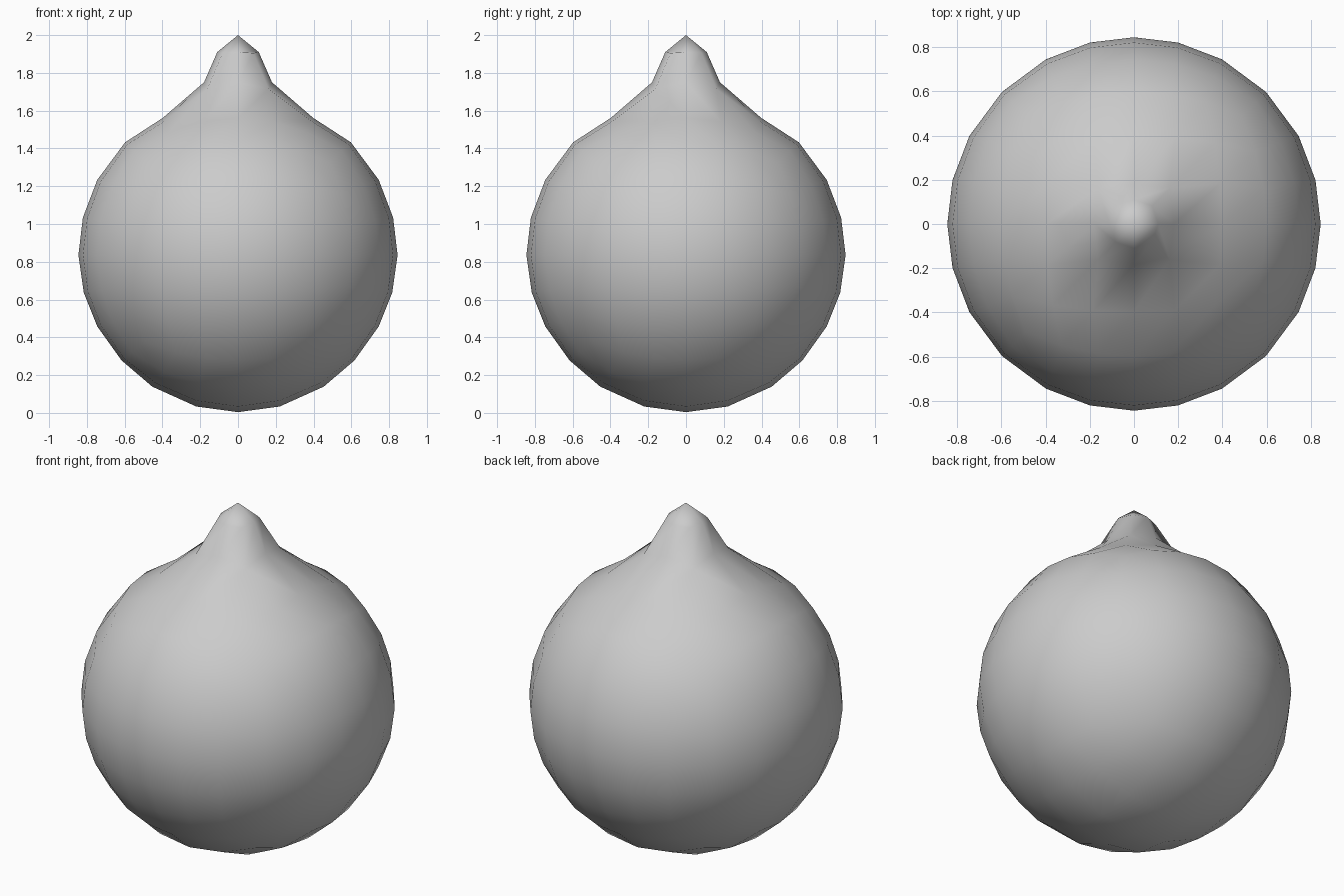
import bpy, bmesh, math

if "Cube" in bpy.data.objects:
    bpy.data.objects.remove(bpy.data.objects["Cube"])

R, CENTRE_Z = 0.845, 0.835

# Polar angle measured from the base: the lower body is slightly spread
ANGLES = [(0, 0), (13.7, 15.5), (28, 33), (45, 47.9), (62, 63.2), (76, 76), (90, 90)]


def spread(a):
    for (a0, b0), (a1, b1) in zip(ANGLES, ANGLES[1:]):
        if a <= a1:
            return b0 + (b1 - b0) * (a - a0) / (a1 - a0)
    return a


def round_cube(x, y, z):
    """Map a point on the unit cube to the unit sphere."""
    f = lambda a, b, c: a * math.sqrt(max(0, 1 - b*b/2 - c*c/2 + b*b*c*c/3))
    return f(x, y, z), f(y, x, z), f(z, x, y)


def set_ring(verts, mid, mid_z, corner, corner_z):
    """Place eight vertices as mid-side and corner points of a ring."""
    for v in verts:
        sx, sy = [0 if abs(c) < 0.02 else math.copysign(1, c) for c in v.co.xy]
        if sx and sy:
            v.co = (sx * corner, sy * corner, corner_z)
        else:
            v.co = (sx * mid, sy * mid, mid_z)


# Body: evenly divided cube rounded into a ball
bm = bmesh.new()
bmesh.ops.create_cube(bm, size=2)
bmesh.ops.subdivide_edges(bm, edges=bm.edges[:], cuts=5, use_grid_fill=True)
cap = [f for f in bm.faces
       if f.calc_center_median().z > 0.99
       and all(max(abs(v.co.x), abs(v.co.y)) < 0.4 for v in f.verts)]
for v in bm.verts:
    top = v.co.z > 0.99 and max(abs(v.co.x), abs(v.co.y)) < 0.9
    x, y, z = round_cube(*v.co)
    r = R
    if z < -0.01:
        h = math.hypot(x, y)
        a = math.degrees(math.atan2(h, -z))
        b = math.radians(spread(a))
        r = R - 0.014 * min(1, (90 - a) / 40)
        k = math.sin(b) / h if h > 1e-6 else 0
        x, y, z = x * k, y * k, -math.cos(b)
    elif top:
        z *= 0.975
    v.co = (x * r, y * r, z * r + CENTRE_Z)

# Tip: extrude the middle of the top into a pointed knob
neck = {v for f in cap for v in f.verts if v.co.xy.length > 0.02}
geom = bmesh.ops.extrude_face_region(bm, geom=cap)["geom"]
knob = [g for g in geom if isinstance(g, bmesh.types.BMVert)]
set_ring([v for v in neck if v.is_valid], 0.18, 1.75, 0.162, 1.715)
set_ring([v for v in knob if v.co.xy.length > 0.02], 0.11, 1.91, 0.082, 1.905)
for v in knob:
    if v.co.xy.length < 0.02:
        v.co = (0, 0, 2)
bmesh.ops.delete(bm, geom=[f for f in cap if f.is_valid], context='FACES')
bmesh.ops.recalc_face_normals(bm, faces=bm.faces[:])
for f in bm.faces:
    f.smooth = True

mesh = bpy.data.meshes.new("pointed_ball")
bm.to_mesh(mesh)
bm.free()
bpy.context.collection.objects.link(bpy.data.objects.new("pointed_ball", mesh))
